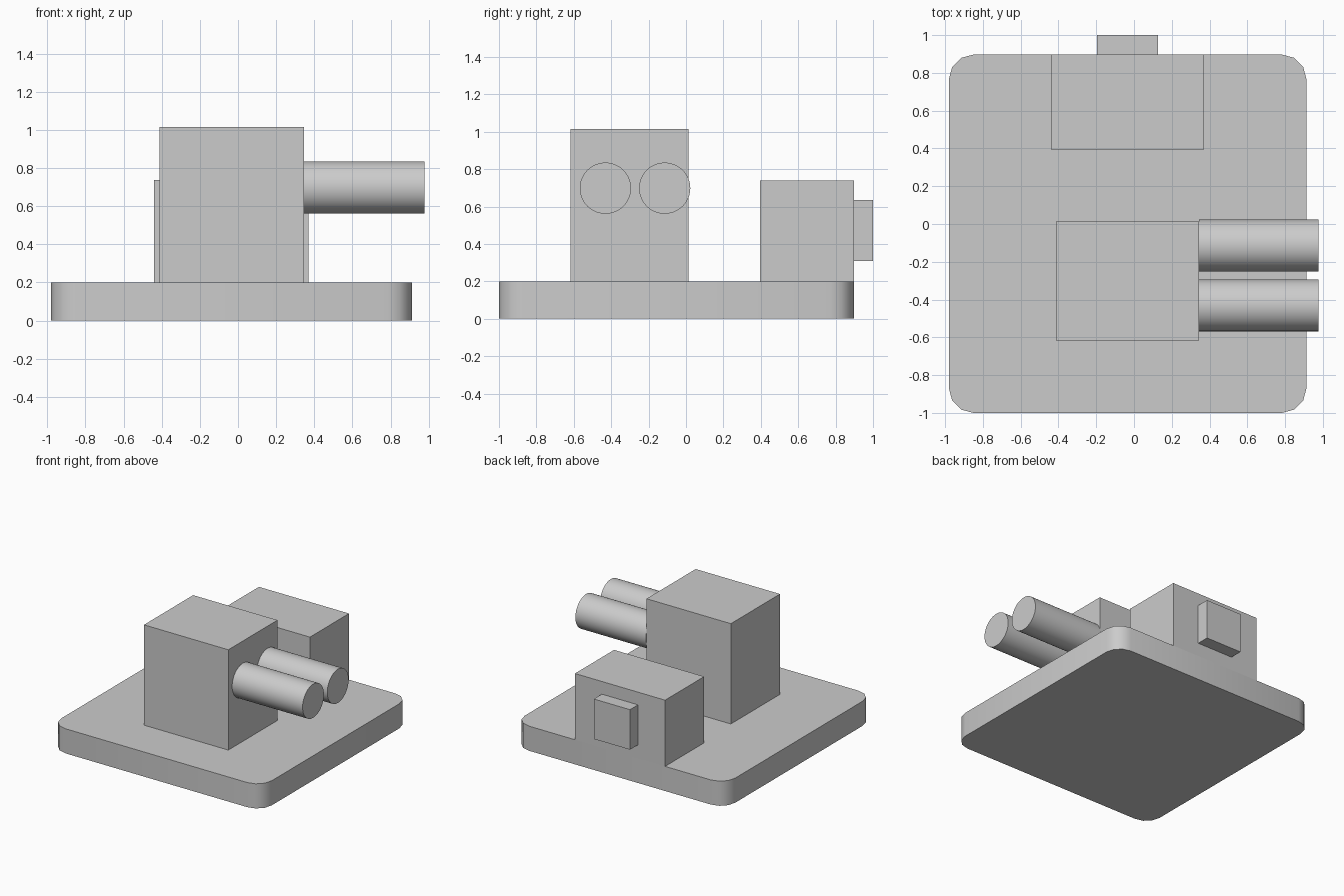
import bpy
import bmesh
from math import radians
from mathutils import Matrix, Vector

if "Cube" in bpy.data.objects:
    bpy.data.objects.remove(bpy.data.objects["Cube"], do_unlink=True)

grey = bpy.data.materials.new("plain grey")
grey.use_nodes = True
GREY = (0.6, 0.6, 0.6, 1)
grey.diffuse_color = GREY
grey.node_tree.nodes["Principled BSDF"].inputs["Base Color"].default_value = GREY


def finish(name, bm, smooth=False):
    mesh = bpy.data.meshes.new(name)
    bm.to_mesh(mesh)
    bm.free()
    mesh.materials.append(grey)
    obj = bpy.data.objects.new(name, mesh)
    bpy.context.collection.objects.link(obj)
    if smooth:
        bpy.ops.object.select_all(action="DESELECT")
        obj.select_set(True)
        bpy.context.view_layer.objects.active = obj
        bpy.ops.object.shade_smooth_by_angle(angle=radians(40))
    return obj


def box(name, low, high, corner=0):
    """Box between two corners, with optional rounded upright edges."""
    low, high = Vector(low), Vector(high)
    bm = bmesh.new()
    place = Matrix.Translation((low + high) / 2) @ Matrix.Diagonal((*(high - low), 1))
    bmesh.ops.create_cube(bm, size=1, matrix=place)
    if corner:
        upright = [e for e in bm.edges
                   if abs(e.verts[0].co.z - e.verts[1].co.z) > 0.01]
        bmesh.ops.bevel(bm, geom=upright, offset=corner, segments=3,
                        profile=0.5, affect="EDGES")
    return finish(name, bm, smooth=corner > 0)


def barrel(name, y, z, radius, start, end):
    """Capped cylinder lying along x."""
    bm = bmesh.new()
    place = Matrix.Translation(((start + end) / 2, y, z)) @ Matrix.Rotation(radians(90), 4, "Y")
    bmesh.ops.create_cone(bm, cap_ends=True, segments=48, radius1=radius,
                          radius2=radius, depth=end - start, matrix=place)
    return finish(name, bm, smooth=True)


# Rounded base slab
box("base", (-0.98, -1, 0), (0.913, 0.897, 0.2), corner=0.13)

# Tall front block with its two side barrels
box("front_block", (-0.413, -0.617, 0.2), (0.345, 0.014, 1.015))
for name, y in (("front_barrel", -0.431), ("rear_barrel", -0.114)):
    barrel(name, y, 0.698, 0.137, 0.345, 0.978)

# Lower back block, flush with the base, and its small rear plate
box("back_block", (-0.44, 0.395, 0.2), (0.37, 0.897, 0.738))
box("rear_plate", (-0.197, 0.897, 0.31), (0.128, 1, 0.635))
